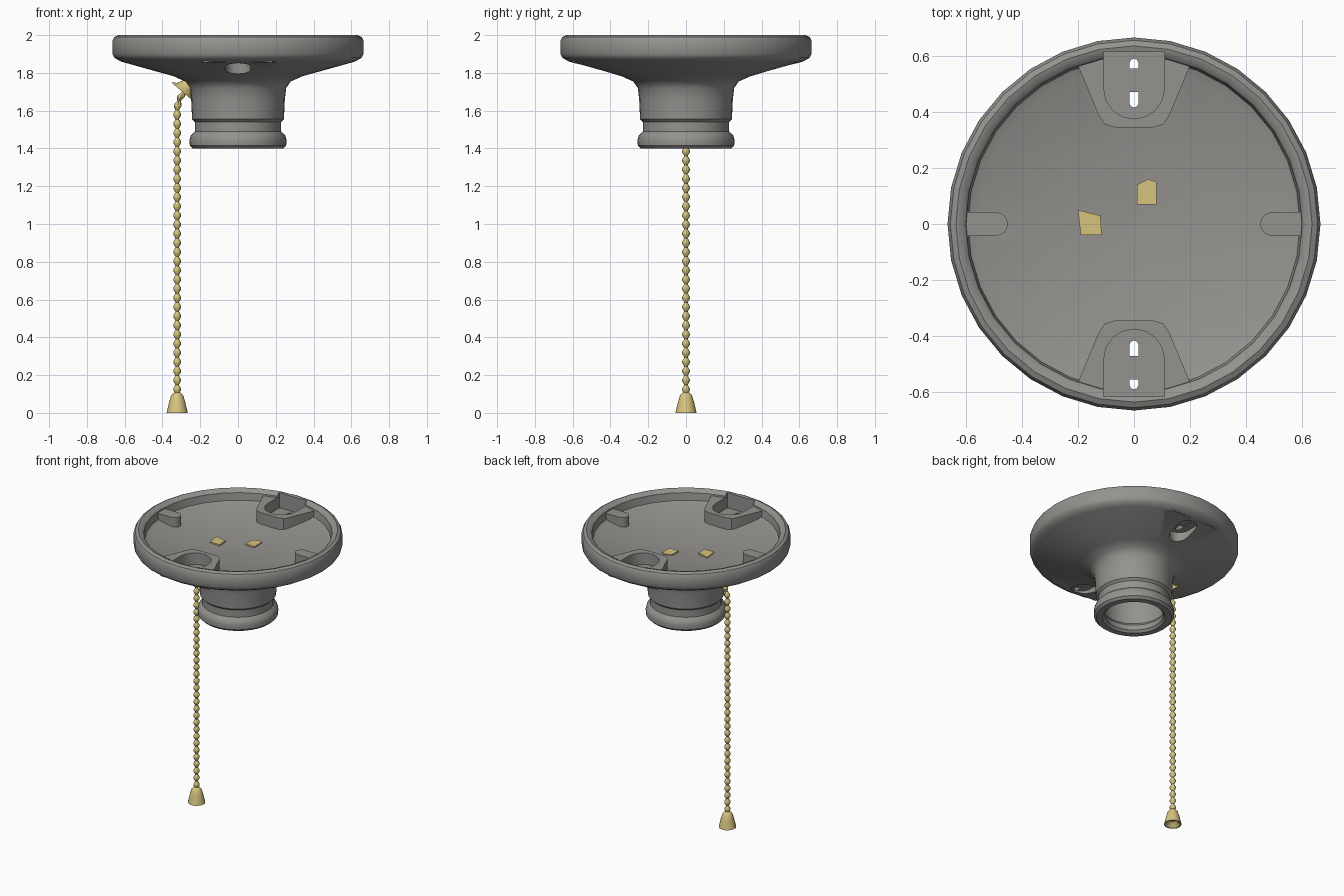
import bpy, bmesh, math
from mathutils import Vector

cube = bpy.data.objects.get("Cube")
if cube:
    bpy.data.objects.remove(cube, do_unlink=True)


def material(name, rgb):
    m = bpy.data.materials.new(name)
    m.use_nodes = True
    m.diffuse_color = (*rgb, 1)
    bsdf = m.node_tree.nodes["Principled BSDF"]
    bsdf.inputs["Base Color"].default_value = (*rgb, 1)
    bsdf.inputs["Roughness"].default_value = 0.6
    return m


GREY = material("warm grey", (0.30, 0.29, 0.275))
GOLD = material("pale gold", (0.67, 0.55, 0.21))


def finish(name, bm, mat):
    bmesh.ops.recalc_face_normals(bm, faces=bm.faces)
    mesh = bpy.data.meshes.new(name)
    bm.to_mesh(mesh)
    bm.free()
    mesh.materials.append(mat)
    obj = bpy.data.objects.new(name, mesh)
    bpy.context.collection.objects.link(obj)
    return obj


def smooth(obj, degrees):
    bpy.ops.object.select_all(action='DESELECT')
    obj.select_set(True)
    bpy.context.view_layer.objects.active = obj
    bpy.ops.object.shade_smooth_by_angle(angle=math.radians(degrees))


def turned(name, profile, sides, mat, drift=lambda z: 0):
    """Closed stack of rings (radius, z); drift moves each ring along x."""
    bm = bmesh.new()
    loops = []
    for r, z in profile:
        loops.append([bm.verts.new((drift(z) + r * math.cos(math.tau * i / sides),
                                    r * math.sin(math.tau * i / sides), z))
                      for i in range(sides)])
    for a, b in zip(loops, loops[1:]):
        for i in range(sides):
            j = (i + 1) % sides
            bm.faces.new((a[i], a[j], b[j], b[i]))
    bm.faces.new(loops[0])
    bm.faces.new(loops[-1])
    return finish(name, bm, mat)


def prism(name, outline, z0, z1, mat):
    bm = bmesh.new()
    face = bm.faces.new([bm.verts.new((x, y, z0)) for x, y in outline])
    top = bmesh.ops.extrude_face_region(bm, geom=[face])["geom"]
    verts = [v for v in top if isinstance(v, bmesh.types.BMVert)]
    bmesh.ops.translate(bm, verts=verts, vec=(0, 0, z1 - z0))
    return finish(name, bm, mat)


def arch(w, inner, outer, steps=8, round_outer=False):
    """Slot outline along y with a rounded inner end, optionally both ends."""
    half = [math.pi * i / steps for i in range(steps + 1)]
    pts = [(w * math.cos(a), inner + w - w * math.sin(a)) for a in half]
    if round_outer:
        return pts + [(-w * math.cos(a), outer - w + w * math.sin(a)) for a in half]
    return pts + [(-w, outer), (w, outer)]


def turn(outline, quarter):
    c, s = round(math.cos(quarter * math.pi / 2)), round(math.sin(quarter * math.pi / 2))
    return [(x * c - y * s, x * s + y * c) for x, y in outline]


def combine(body, tool, operation):
    mod = body.modifiers.new("shape", 'BOOLEAN')
    mod.object, mod.operation, mod.solver = tool, operation, 'EXACT'
    bpy.ops.object.select_all(action='DESELECT')
    body.select_set(True)
    bpy.context.view_layer.objects.active = body
    bpy.ops.object.modifier_apply(modifier=mod.name)
    bpy.data.objects.remove(tool, do_unlink=True)


# Ceiling holder: dished flange, neck and hollow socket in one turned wall
body = turned("lamp_holder", [
    (0.02, 1.862), (0.25, 1.875), (0.56, 1.918), (0.592, 1.93), (0.60, 1.98),
    (0.615, 1.995), (0.635, 2.0), (0.655, 1.99), (0.665, 1.97), (0.665, 1.90),
    (0.655, 1.88), (0.62, 1.86), (0.34, 1.782), (0.28, 1.755), (0.255, 1.72),
    (0.248, 1.66), (0.243, 1.555), (0.228, 1.54), (0.228, 1.49), (0.25, 1.47),
    (0.257, 1.445), (0.255, 1.415), (0.24, 1.40), (0.20, 1.40), (0.185, 1.415),
    (0.185, 1.45), (0.20, 1.47), (0.20, 1.68), (0.02, 1.69)], 32, GREY)

# Raised screw bosses and side ribs inside the dish
boss = [(0.18, 0.60), (0.20, 0.565), (0.125, 0.385), (0.105, 0.355), (0.07, 0.345)]
boss += [(-x, y) for x, y in reversed(boss)]
for q in (0, 2):
    combine(body, prism("boss", turn(boss, q), 1.855, 1.97, GREY), 'UNION')
for q in (1, 3):
    combine(body, prism("rib", turn(arch(0.042, 0.45, 0.63), q), 1.875, 1.972, GREY), 'UNION')

# Screw pockets, slots and recesses in the underside
for q in (0, 2):
    for outline, z0, z1 in ((arch(0.108, 0.375, 0.615), 1.89, 2.1),
                            (arch(0.016, 0.415, 0.59, 4, True), 1.7, 2.05),
                            (arch(0.066, 0.385, 0.585, 8, True), 1.7, 1.862)):
        combine(body, prism("cutter", turn(outline, q), z0, z1, GREY), 'DIFFERENCE')
    bridge = [(-0.018, 0.47), (0.018, 0.47), (0.018, 0.555), (-0.018, 0.555)]
    prism("slot_bridge", turn(bridge, q), 1.866, 1.886, GREY)
smooth(body, 35)

# Pull chain, bending into the guide at the top
LOW, HIGH, BEADS = 0.10, 1.70, 33
pitch = (HIGH - LOW) / BEADS
beads = [(0.009, LOW)]
for i in range(BEADS):
    z = LOW + i * pitch
    beads += [(0.020, z + pitch * 0.38), (0.020, z + pitch * 0.62), (0.009, z + pitch)]
chain = turned("pull_chain", beads, 8, GOLD,
               lambda z: -0.322 + 0.036 * max(0, (z - 1.6) / 0.1) ** 2)
smooth(chain, 40)

# Bell-shaped pull with a hollow underside
bell = turned("chain_pull", [(0.02, 0.03), (0.049, 0.0), (0.056, 0.0), (0.042, 0.06),
                             (0.032, 0.092), (0.02, 0.106), (0.008, 0.11)],
              16, GOLD, lambda z: -0.322)
smooth(bell, 40)

# Trumpet-shaped chain guide, tilted into the neck
guide = turned("chain_guide", [(0.02, 0.03), (0.045, 0.006), (0.074, 0.0), (0.05, 0.02),
                               (0.036, 0.05), (0.032, 0.2)], 16, GOLD)
guide.location = (-0.295, 0, 1.70)
guide.rotation_euler = Vector((0.145, 0, 0.17)).to_track_quat('Z', 'Y').to_euler()
smooth(guide, 40)

# Metal contacts showing through the dish floor
prism("guide_contact", [(-0.20, 0.05), (-0.19, -0.04), (-0.115, -0.04), (-0.12, 0.03)],
      1.85, 1.879, GOLD)
prism("rivet_contact", [(0.01, 0.14), (0.01, 0.07), (0.08, 0.07), (0.08, 0.15), (0.05, 0.16)],
      1.85, 1.876, GOLD)
